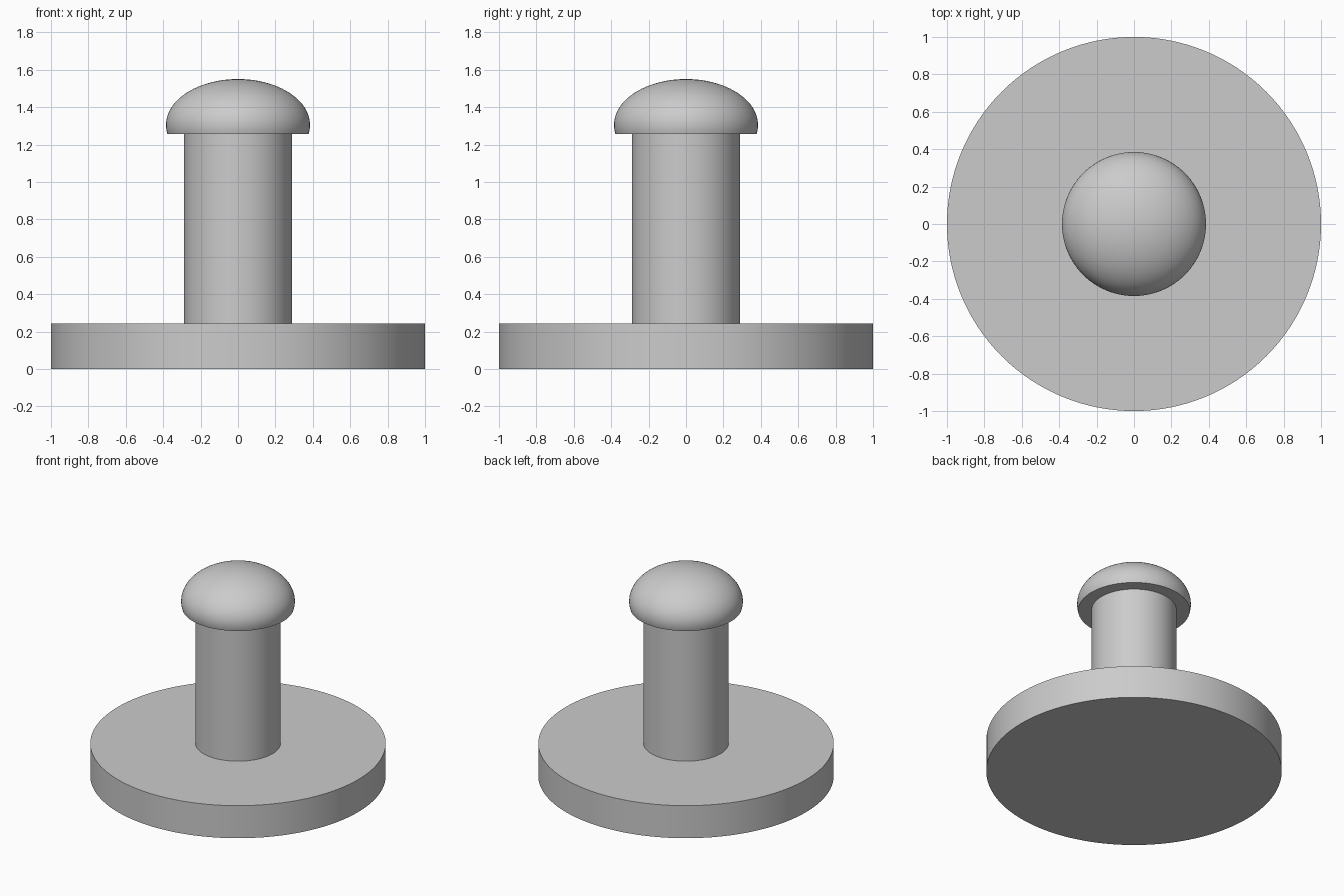
import bpy
import math

cube = bpy.data.objects.get("Cube")
if cube:
    bpy.data.objects.remove(cube, do_unlink=True)

GREY = (0.6, 0.6, 0.6, 1.0)
grey = bpy.data.materials.new("plain grey")
grey.use_nodes = True
grey.diffuse_color = GREY
grey.node_tree.nodes["Principled BSDF"].inputs["Base Color"].default_value = GREY


def finish(obj, name):
    """Name the part, colour it and smooth its curved faces."""
    obj.name = name
    obj.data.materials.append(grey)
    bpy.ops.object.shade_smooth_by_angle(angle=math.radians(35))


def cylinder(name, radius, bottom, top, sides):
    bpy.ops.mesh.primitive_cylinder_add(
        vertices=sides, radius=radius, depth=top - bottom,
        location=(0, 0, (bottom + top) / 2))
    finish(bpy.context.object, name)


def lathe(name, profile, sides):
    """Revolve (radius, height) points, running from the axis back to the axis."""
    verts, rings = [], []
    for r, z in profile:
        count = 1 if r < 1e-5 else sides
        rings.append([len(verts) + i % count for i in range(sides)])
        verts += [(r * math.cos(math.tau * i / sides),
                   r * math.sin(math.tau * i / sides), z) for i in range(count)]
    faces = []
    for low, high in zip(rings, rings[1:]):
        for i in range(sides):
            j = (i + 1) % sides
            corners = (low[i], low[j], high[j], high[i])
            faces.append(list(dict.fromkeys(corners)))
    mesh = bpy.data.meshes.new(name)
    mesh.from_pydata(verts, [], faces)
    mesh.update()
    obj = bpy.data.objects.new(name, mesh)
    bpy.context.collection.objects.link(obj)
    bpy.ops.object.select_all(action="DESELECT")
    obj.select_set(True)
    bpy.context.view_layer.objects.active = obj
    finish(obj, name)


# Round base plate and the post standing on it
cylinder("base_plate", 1.0, 0.0, 0.243, 128)
cylinder("post", 0.288, 0.243, 1.257, 96)

# Domed cap: flattened ball cut flat a little below its widest point
WIDTH, HEIGHT, CENTRE, CUT = 0.385, 0.245, 1.305, 1.257
start = math.asin((CUT - CENTRE) / HEIGHT)
STEPS = 24
angles = [start + (math.pi / 2 - start) * k / STEPS for k in range(STEPS + 1)]
arc = [(WIDTH * math.cos(a), CENTRE + HEIGHT * math.sin(a)) for a in angles]
lathe("domed_cap", [(0, CUT)] + arc, 96)
